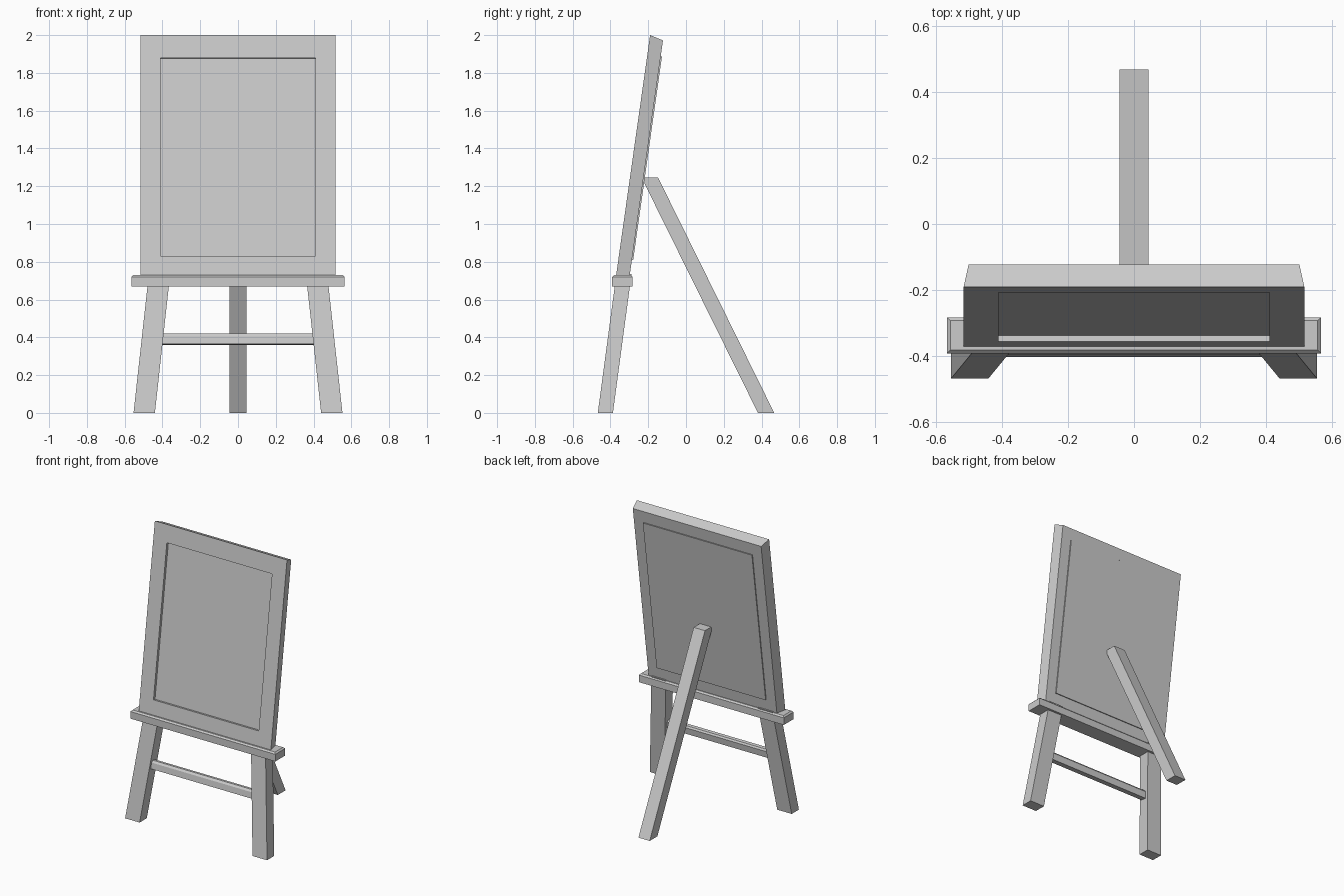
import bpy, bmesh, math

if "Cube" in bpy.data.objects:
    bpy.data.objects.remove(bpy.data.objects["Cube"])

grey = bpy.data.materials.new("plain grey")
grey.diffuse_color = (0.6, 0.6, 0.6, 1)
grey.use_nodes = True
grey.node_tree.nodes["Principled BSDF"].inputs["Base Color"].default_value = grey.diffuse_color


def loft(name, rings, closed=False):
    """Skin a list of point rings; cap the ends unless the loop is closed."""
    bm = bmesh.new()
    vr = [[bm.verts.new(p) for p in r] for r in rings]
    n = len(vr[0])
    pairs = list(zip(vr, vr[1:])) + ([(vr[-1], vr[0])] if closed else [])
    for a, b in pairs:
        for i in range(n):
            j = (i + 1) % n
            bm.faces.new((a[i], a[j], b[j], b[i]))
    if not closed:
        bm.faces.new(vr[0])
        bm.faces.new(vr[-1])
    bmesh.ops.recalc_face_normals(bm, faces=bm.faces[:])
    me = bpy.data.meshes.new(name)
    bm.to_mesh(me)
    bm.free()
    me.materials.append(grey)
    ob = bpy.data.objects.new(name, me)
    bpy.context.collection.objects.link(ob)
    return ob


def rect(x0, x1, y0, y1, z):
    return [(x0, y0, z), (x1, y0, z), (x1, y1, z), (x0, y1, z)]


# Leaning board: rectangles on planes parallel to the tilted front face
SLOPE = 0.1415
ANG = math.atan(SLOPE)


def board_rect(hx, z0, z1, d):
    def pt(x, z):
        return (x, -0.19 - SLOPE * (2 - z) + d * math.cos(ANG), z - d * math.sin(ANG))
    return [pt(-hx, z0), pt(hx, z0), pt(hx, z1), pt(-hx, z1)]


# Frame with tapered outer sides and an opening
loft("board_frame", [
    board_rect(0.41, 0.83, 1.88, 0.0),
    board_rect(0.515, 0.715, 2.0, 0.0),
    board_rect(0.50, 0.73, 1.982, 0.0713),
    board_rect(0.425, 0.819, 1.899, 0.0713),
    board_rect(0.41, 0.83, 1.88, 0.018),
], closed=True)

# Panel: recessed in front, slightly proud at the back
loft("board_panel", [
    board_rect(0.41, 0.83, 1.88, 0.018),
    board_rect(0.425, 0.819, 1.899, 0.078),
])

# Tray with chamfered top edge
loft("tray", [
    rect(-0.565, 0.565, -0.391, -0.282, 0.67),
    rect(-0.565, 0.565, -0.391, -0.282, 0.72),
    rect(-0.555, 0.555, -0.381, -0.292, 0.73),
])

# Splayed front legs
H = 0.735
for side, s in (("left", -1), ("right", 1)):
    dx, dy = -0.11 * H, 0.134 * H
    loft("front_leg_" + side, [
        rect(s * 0.553, s * 0.44, -0.467, -0.387, 0),
        rect(s * (0.553 + dx), s * (0.44 + dx), -0.467 + dy, -0.387 + dy, H),
    ])

# Crossbar with chamfered top front edge
bar = [(-0.402, 0.365), (-0.396, 0.407), (-0.385, 0.42), (-0.362, 0.417),
       (-0.354, 0.405), (-0.36, 0.36)]
loft("crossbar", [[(x, y, z) for y, z in bar] for x in (-0.42, 0.42)])

# Rear support leg, cut level at the top and against the board
rear = [(0.381, 0), (0.467, 0), (-0.148, 1.246), (-0.222, 1.246), (-0.225, 1.225)]
loft("rear_leg", [[(x, y, z) for y, z in rear] for x in (-0.044, 0.044)])
